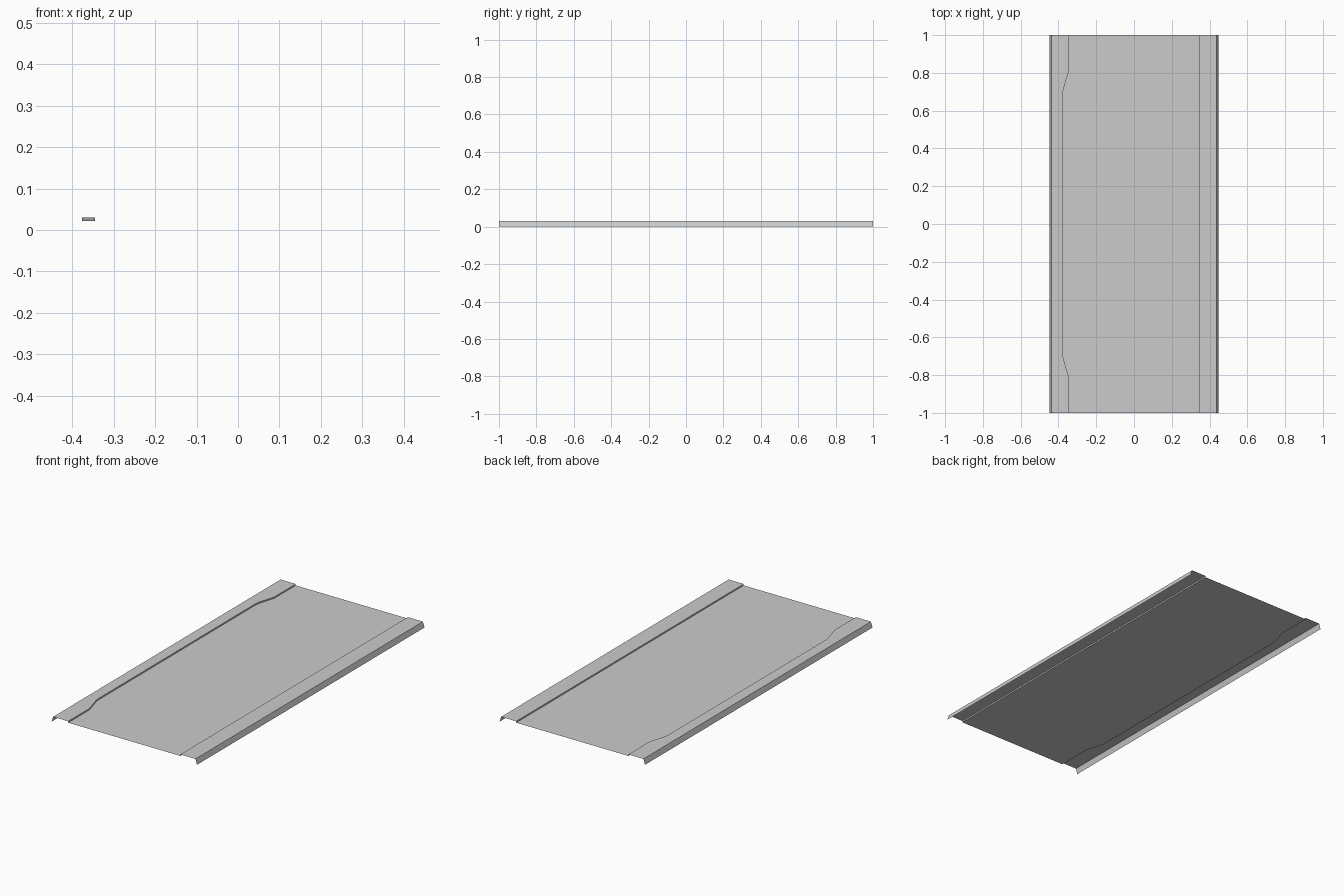
import bpy
import bmesh

if "Cube" in bpy.data.objects:
    bpy.data.objects.remove(bpy.data.objects["Cube"])

TOP, LOW = 0.030, 0.022        # raised side rails and sunken centre
EDGE, FOOT = 0.438, 0.448      # top and bottom of the side flanges
STEP, DEEP = 0.345, 0.376      # step position at the ends / along the middle

# Outline of the wavy left step, one end only (y, x); mirrored below
half = [(1.0, STEP), (0.81, STEP), (0.78, 0.354), (0.75, 0.363),
        (0.73, 0.369), (0.715, 0.373), (0.70, 0.3755), (0.68, DEEP)]
stations = [(-y, -x) for y, x in half] + [(y, -x) for y, x in reversed(half)]

bm = bmesh.new()


def section(y, left):
    """Open sheet cross-section at y."""
    pts = [(-FOOT, 0), (-EDGE, TOP), (left, TOP), (left, LOW),
           (STEP, LOW), (STEP, TOP), (EDGE, TOP), (FOOT, 0)]
    return [bm.verts.new((x, y, z)) for x, z in pts]


# Loft the sheet along its length
rows = [section(y, left) for y, left in stations]
for a, b in zip(rows, rows[1:]):
    for i in range(len(a) - 1):
        bm.faces.new((a[i], a[i + 1], b[i + 1], b[i]))

# Merge the strips wherever they are coplanar
bmesh.ops.dissolve_limit(bm, angle_limit=0.001, verts=bm.verts[:], edges=bm.edges[:])
bmesh.ops.triangulate(bm, faces=[f for f in bm.faces if len(f.verts) > 4])
bm.normal_update()
if sum(f.normal.z * f.calc_area() for f in bm.faces) < 0:
    bmesh.ops.reverse_faces(bm, faces=bm.faces[:])

mesh = bpy.data.meshes.new("folded_panel")
bm.to_mesh(mesh)
bm.free()
panel = bpy.data.objects.new("folded_panel", mesh)
bpy.context.collection.objects.link(panel)

# Smooth the curved step, keep the folds sharp
bpy.context.view_layer.objects.active = panel
panel.select_set(True)
bpy.ops.object.shade_smooth_by_angle(angle=0.5)
